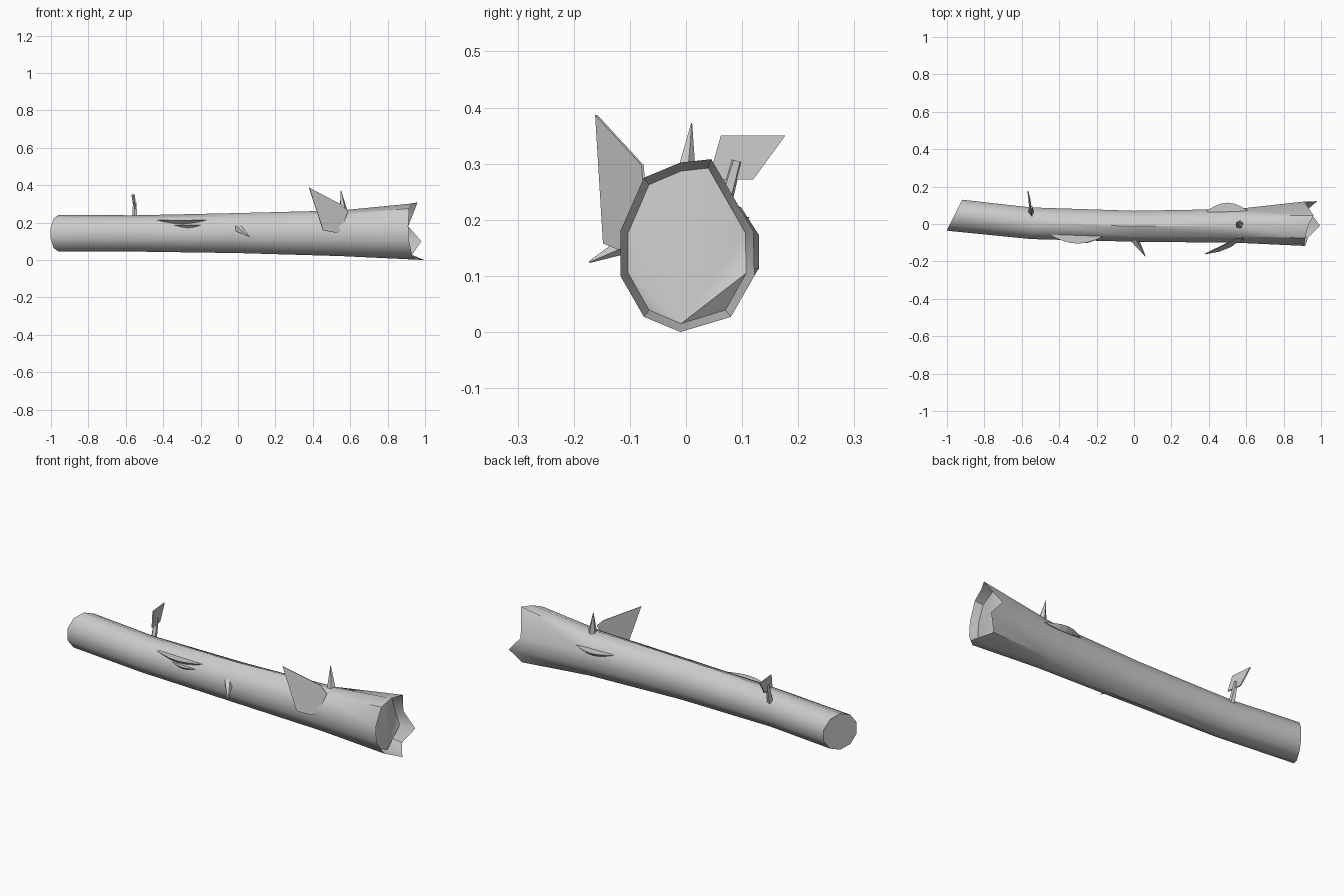
import bpy, math
from mathutils import Vector

if "Cube" in bpy.data.objects:
    bpy.data.objects.remove(bpy.data.objects["Cube"])

bark = bpy.data.materials.new("grey bark")
bark.use_nodes = True
GREY = (0.6, 0.6, 0.6, 1)
bark.diffuse_color = GREY
bark.node_tree.nodes["Principled BSDF"].inputs["Base Color"].default_value = GREY


def make(name, verts, faces, smooth=None):
    mesh = bpy.data.meshes.new(name)
    mesh.from_pydata([tuple(v) for v in verts], [], faces)
    mesh.materials.append(bark)
    ob = bpy.data.objects.new(name, mesh)
    bpy.context.collection.objects.link(ob)
    bpy.ops.object.select_all(action='DESELECT')
    bpy.context.view_layer.objects.active = ob
    ob.select_set(True)
    bpy.ops.object.mode_set(mode='EDIT')
    bpy.ops.mesh.select_all(action='SELECT')
    bpy.ops.mesh.normals_make_consistent(inside=False)
    bpy.ops.object.mode_set(mode='OBJECT')
    if smooth:
        bpy.ops.object.shade_smooth_by_angle(angle=math.radians(smooth))
    return ob


# Log: ten-sided rings along a gentle bend, ending in a splintered rim
N = 10
rings = [(-0.96, 0.047, 0.143, 0.087, 0.098, -0.5), (-0.55, 0.004, 0.142, 0.089, 0.097, 0),
         (0, -0.012, 0.144, 0.087, 0.107, 0), (0.55, -0.01, 0.143, 0.095, 0.122, 0)]
verts = []
for x, y, z, ry, rz, slant in rings:
    for k in range(N):
        a = k * math.tau / N
        dy = ry * math.sin(a)
        verts.append((x - slant * dy, y + dy, z - rz * math.cos(a)))
rim = [(0.995, -0.01, 0), (0.93, 0.08, 0.027), (0.98, 0.122, 0.1), (0.91, 0.12, 0.18),
       (0.96, 0.045, 0.308), (0.93, -0.01, 0.302), (0.915, -0.075, 0.275),
       (0.91, -0.117, 0.18), (0.915, -0.117, 0.1), (0.93, -0.075, 0.027)]
verts += rim
# Hollow: a slightly smaller ring set back from the rim, closed by a fan
verts += [(0.87 + 0.4 * (x - 0.91), y * 0.88, 0.15 + (z - 0.15) * 0.9) for x, y, z in rim]
faces = []
for r in range(len(rings) + 1):
    for k in range(N):
        n = (k + 1) % N
        faces.append((r * N + k, r * N + n, (r + 1) * N + n, (r + 1) * N + k))
faces.append(tuple(reversed(range(N))))
b = (len(rings) + 1) * N
faces += [(b, b + k, b + k + 1) for k in range(1, N - 1)]
make("log", verts, faces, 40)


# Twigs: tapered stubs between two points
def twig(name, base, tip, r0, r1, sides=5):
    base, tip = Vector(base), Vector(tip)
    q = (tip - base).to_track_quat('Z', 'Y')
    vs = []
    for p, r in ((base, r0), (tip, r1)):
        for k in range(sides):
            a = k * math.tau / sides
            vs.append(p + q @ Vector((r * math.cos(a), r * math.sin(a), 0)))
    fs = [(k, (k + 1) % sides, sides + (k + 1) % sides, sides + k) for k in range(sides)]
    fs += [tuple(range(sides)), tuple(range(sides, 2 * sides))]
    make(name, vs, fs, 50)


twig("top_twig", (0.565, -0.004, 0.25), (0.55, 0.01, 0.372), 0.024, 0.001)
twig("front_twig", (0.0, -0.08, 0.17), (0.06, -0.172, 0.125), 0.024, 0.002)
twig("back_twig", (-0.55, 0.06, 0.2), (-0.552, 0.09, 0.305), 0.016, 0.01)


# Leaves: thin slabs cut from an outline
def leaf(name, points, push):
    push = Vector(push)
    front = [Vector(p) - push for p in points]
    back = [Vector(p) + push for p in points]
    n = len(points)
    fs = [tuple(range(n)), tuple(range(n, 2 * n))]
    fs += [(k, (k + 1) % n, n + (k + 1) % n, n + k) for k in range(n)]
    make(name, front + back, fs)


leaf("front_leaf", [(0.38, -0.16, 0.387), (0.55, -0.077, 0.297), (0.588, -0.075, 0.26),
                    (0.545, -0.1, 0.15), (0.52, -0.12, 0.147), (0.455, -0.146, 0.158)],
     (0.001, -0.002, 0))
leaf("back_leaf", [(-0.555, 0.062, 0.35), (-0.567, 0.177, 0.35), (-0.555, 0.12, 0.272),
                   (-0.545, 0.04, 0.272)], (0.003, 0, 0))


# Bark shelves: flat-topped crescents tapering into the trunk below
def shelf(name, x0, x1, y, z, out, drop):
    steps = 6
    top, low, root = [], [], []
    for i in range(steps + 1):
        t = i / steps
        x, bulge = x0 + (x1 - x0) * t, math.sin(math.pi * t)
        top.append((x, y + out * bulge, z))
        low.append((x, y + 0.4 * out * bulge, z - drop * bulge))
        root.append((x, y - 0.3 * out, z))
    m = steps + 1
    fs = []
    for i in range(steps):
        for a, c in ((0, m), (m, 2 * m), (2 * m, 0)):
            fs.append((a + i, a + i + 1, c + i + 1, c + i))
    fs += [(0, m, 2 * m), (m - 1, 2 * m - 1, 3 * m - 1)]
    make(name, top + low + root, fs)


shelf("front_upper_shelf", -0.44, -0.16, -0.066, 0.215, -0.039, 0.022)
shelf("front_lower_shelf", -0.34, -0.19, -0.078, 0.186, -0.025, 0.015)
shelf("back_shelf", 0.39, 0.61, 0.072, 0.205, 0.042, 0.022)
